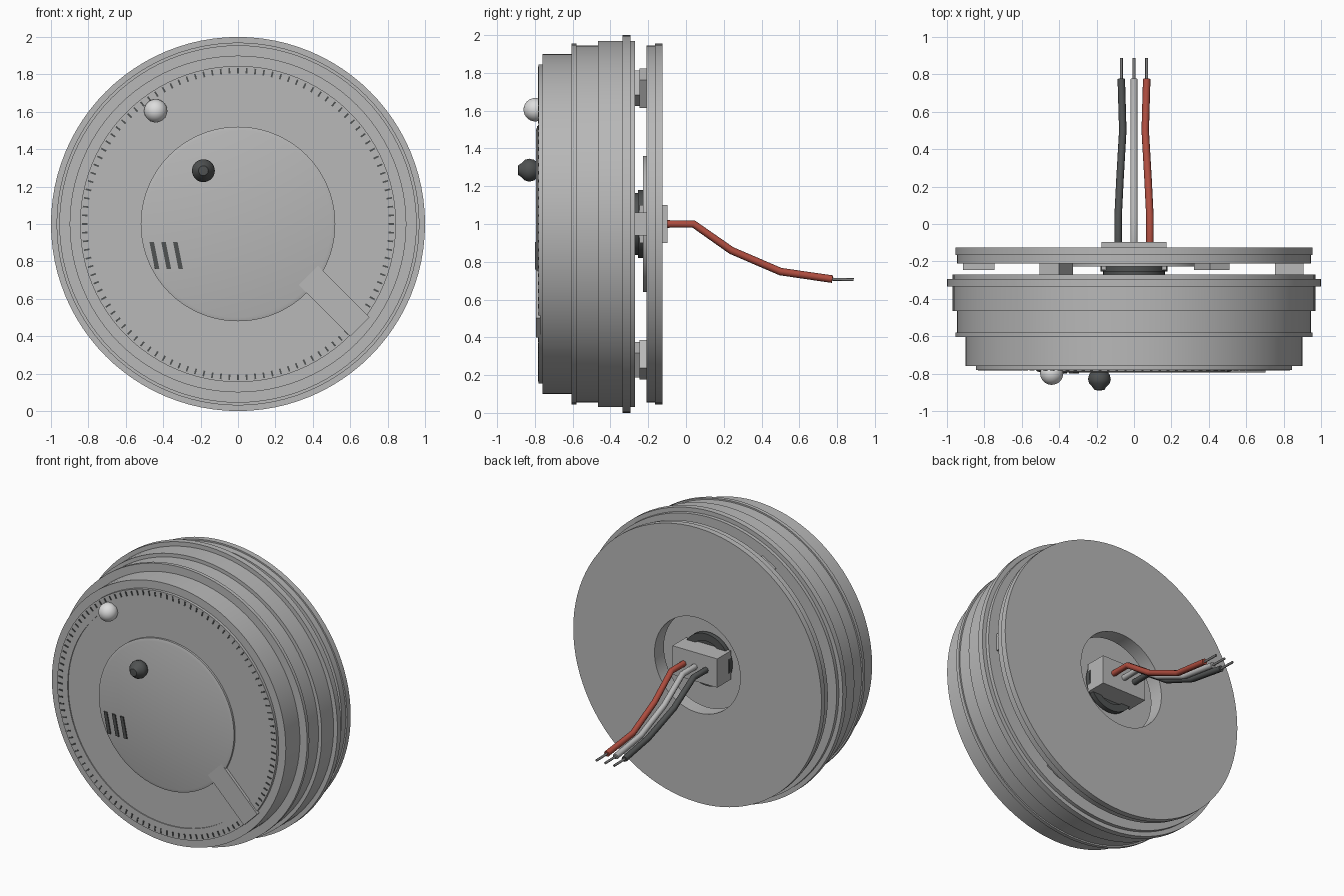
import bpy, bmesh
from math import pi, cos, sin, radians
from mathutils import Matrix, Vector

cube = bpy.data.objects.get("Cube")
if cube:
    bpy.data.objects.remove(cube, do_unlink=True)


def material(name, rgb):
    m = bpy.data.materials.new(name)
    m.use_nodes = True
    m.diffuse_color = (*rgb, 1)
    m.node_tree.nodes["Principled BSDF"].inputs["Base Color"].default_value = (*rgb, 1)
    return m


GREY = material("grey plastic", (0.48, 0.48, 0.48))
PALE = material("pale lens", (0.72, 0.72, 0.72))
DARK = material("dark plastic", (0.08, 0.085, 0.085))
RED = material("red insulation", (0.43, 0.075, 0.05))
METAL = material("bare wire", (0.22, 0.22, 0.22))
CENTRE = Vector((0, 0, 1))


def finish(name, bm, mat, smooth=True):
    bmesh.ops.recalc_face_normals(bm, faces=bm.faces)
    mesh = bpy.data.meshes.new(name)
    bm.to_mesh(mesh)
    bm.free()
    mesh.materials.append(mat)
    ob = bpy.data.objects.new(name, mesh)
    bpy.context.collection.objects.link(ob)
    if smooth:
        bpy.ops.object.select_all(action="DESELECT")
        ob.select_set(True)
        bpy.context.view_layer.objects.active = ob
        bpy.ops.object.shade_smooth_by_angle(angle=radians(30))
    return ob


def lathe(name, profile, mat, x=0, z=1, sides=96, closed=False):
    """Turn (radius, y) points about an axis parallel to y."""
    bm = bmesh.new()
    verts = [bm.verts.new((r, y, 0)) for r, y in profile]
    pairs = list(zip(verts, verts[1:]))
    if closed:
        pairs.append((verts[-1], verts[0]))
    edges = [bm.edges.new(p) for p in pairs]
    bmesh.ops.spin(bm, geom=verts + edges, cent=(0, 0, 0), axis=(0, 1, 0),
                   angle=2 * pi, steps=sides, use_merge=True)
    bmesh.ops.remove_doubles(bm, verts=bm.verts, dist=0.0001)
    bmesh.ops.translate(bm, verts=bm.verts, vec=(x, 0, z))
    return finish(name, bm, mat)


def add_box(bm, size, place, spin=0):
    """Box placed relative to its own axes, then turned about y at the centre."""
    mat = (Matrix.Translation(CENTRE) @ Matrix.Rotation(-spin, 4, "Y")
           @ Matrix.Translation(place) @ Matrix.Diagonal((*size, 1)))
    bmesh.ops.create_cube(bm, size=1, matrix=mat)


def wire(name, points, radius, mat):
    curve = bpy.data.curves.new(name, "CURVE")
    curve.dimensions = "3D"
    curve.bevel_depth = radius
    curve.bevel_resolution = 2
    curve.use_fill_caps = True
    spline = curve.splines.new("POLY")
    spline.points.add(len(points) - 1)
    for p, co in zip(spline.points, points):
        p.co = (*co, 1)
    curve.materials.append(mat)
    ob = bpy.data.objects.new(name, curve)
    bpy.context.collection.objects.link(ob)
    bpy.ops.object.select_all(action="DESELECT")
    ob.select_set(True)
    bpy.context.view_layer.objects.active = ob
    bpy.ops.object.convert(target="MESH")


# Stepped round housing
lathe("housing", [(0, -.773), (.765, -.773), (.765, -.78), (.845, -.78), (.845, -.76),
                  (.9, -.76), (.9, -.605), (.955, -.605), (.955, -.58), (.945, -.58),
                  (.945, -.465), (.97, -.465), (.97, -.335), (1, -.335), (1, -.295),
                  (.97, -.295), (.97, -.27), (0, -.27)], GREY)

# Mounting plate with a central hole and a collar
lathe("mounting_plate", [(.33, -.125), (.955, -.125), (.955, -.165), (.945, -.165),
                         (.945, -.21), (.36, -.21), (.36, -.228), (.33, -.228)],
      GREY, closed=True)

# Three locking tabs on the housing, three on the plate
bm = bmesh.new()
for i in range(3):
    add_box(bm, (.15, .07, .12), (.83, -.24, 0), i * 2 * pi / 3)
    add_box(bm, (.17, .04, .12), (.83, -.225, 0), pi / 3 + i * 2 * pi / 3)
finish("locking_tabs", bm, GREY, False)

# Ring of small slots around the face
bm = bmesh.new()
SLOTS = 112
for i in range(SLOTS):
    add_box(bm, (.03, .006, .009), (.82, -.781, 0), i * 2 * pi / SLOTS)
finish("rim_slots", bm, DARK, False)

# Raised round cover with an arm reaching to the rim
lathe("face_cover", [(0, -.793), (.5, -.793), (.52, -.787), (.52, -.77), (0, -.77)], GREY)
bm = bmesh.new()
add_box(bm, (.39, .0228, .147), (.655, -.7818, .072), -pi / 4)
finish("cover_arm", bm, GREY, False)

# Slanted sound slots
bm = bmesh.new()
for i in range(3):
    add_box(bm, (.024, .009, .145), (-.447 + i * .063, -.796, -.168))
for v in bm.verts:
    v.co.x -= (v.co.z - .832) * .2
finish("sound_slots", bm, DARK, False)

# Round indicator lens
bm = bmesh.new()
bmesh.ops.create_uvsphere(bm, u_segments=32, v_segments=16, radius=.062,
                          matrix=Matrix.Translation((-.44, -.798, 1.605)))
finish("indicator_lens", bm, PALE)

# Dark push button with a small tip
lathe("test_button", [(0, -.89), (.026, -.888), (.034, -.875), (.055, -.852), (.061, -.83),
                      (.055, -.805), (.04, -.785), (0, -.785)], DARK, -.185, 1.285, 32)

# Connector socket and plug in the plate hole
lathe("connector_socket", [(0, -.24), (.13, -.24), (.13, -.222), (.18, -.222),
                           (.18, -.255), (.165, -.255), (.165, -.275), (0, -.275)],
      DARK, sides=48)
bm = bmesh.new()
add_box(bm, (.345, .15, .2), (0, -.172, 0))
finish("connector_plug", bm, GREY, False)

# Three bent wires with bare ends
for name, side, mat in (("black", -1, DARK), ("grey", 0, GREY), ("red", 1, RED)):
    path = [(.085, -.11, 1), (.085, .04, 1), (.075, .24, .86), (.06, .5, .748), (.068, .775, .708)]
    path = [(x * side, y, z) for x, y, z in path]
    wire(name + "_wire", path, .02, mat)
    x, y, z = path[-1]
    wire(name + "_wire_tip", [(x, y - .02, z), (x, .888, .705)], .008, METAL)
